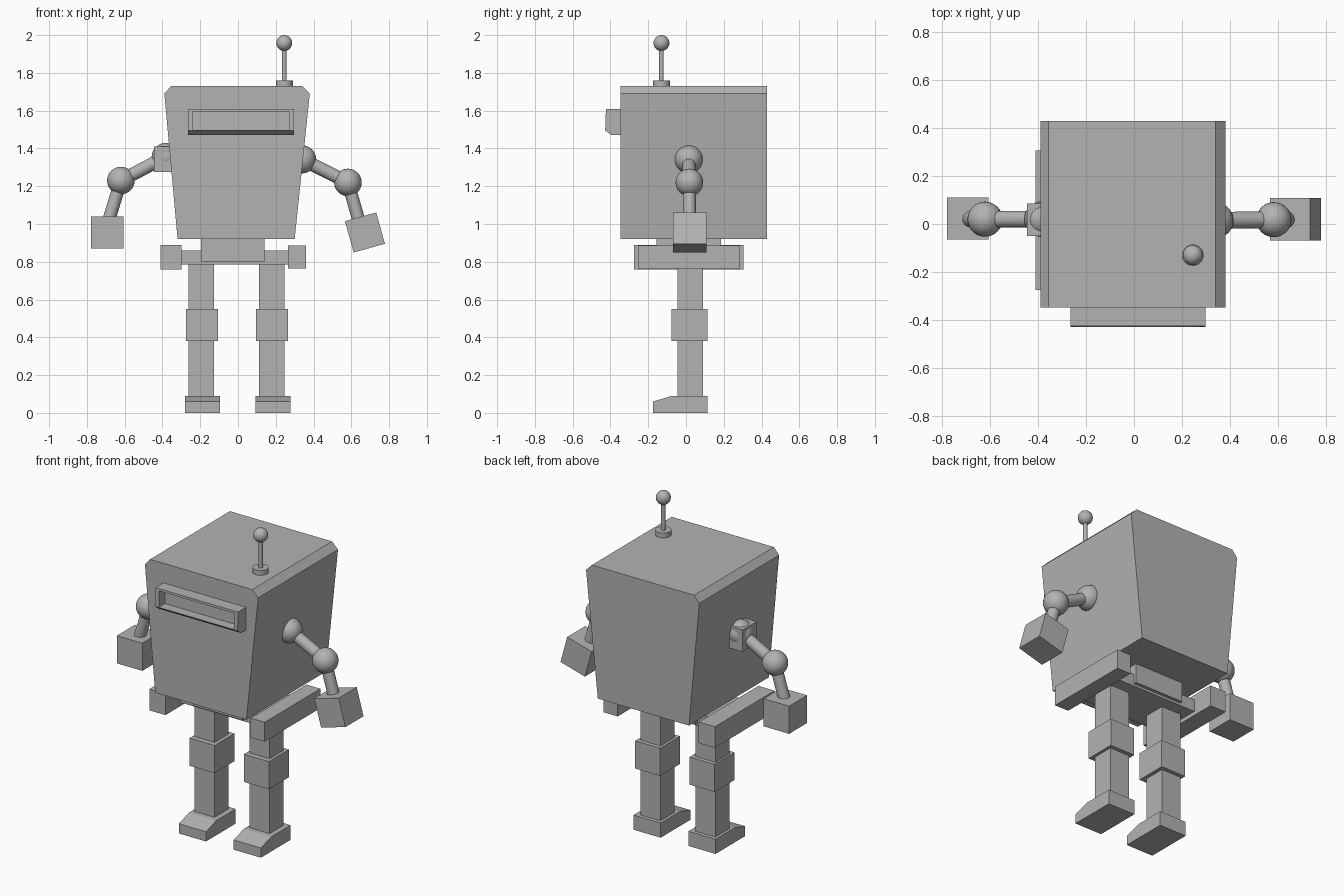
import bpy, bmesh, math
from mathutils import Vector, Matrix

if "Cube" in bpy.data.objects:
    bpy.data.objects.remove(bpy.data.objects["Cube"])

grey = bpy.data.materials.new("plain grey")
grey.diffuse_color = (0.45, 0.45, 0.45, 1)
grey.use_nodes = True
grey.node_tree.nodes["Principled BSDF"].inputs["Base Color"].default_value = grey.diffuse_color


def finish(name, bm, smooth=False):
    bmesh.ops.recalc_face_normals(bm, faces=bm.faces[:])
    me = bpy.data.meshes.new(name)
    bm.to_mesh(me)
    bm.free()
    me.materials.append(grey)
    ob = bpy.data.objects.new(name, me)
    bpy.context.collection.objects.link(ob)
    if smooth:
        bpy.ops.object.select_all(action='DESELECT')
        ob.select_set(True)
        bpy.context.view_layer.objects.active = ob
        bpy.ops.object.shade_smooth_by_angle(angle=math.radians(40))
    return ob


def box(name, x, y, z, tilt=0):
    """Box from (min, max) ranges, optionally tilted about its own y axis."""
    bm = bmesh.new()
    mid = Vector([(a + b) / 2 for a, b in (x, y, z)])
    size = [b - a for a, b in (x, y, z)]
    m = Matrix.Translation(mid) @ Matrix.Rotation(math.radians(tilt), 4, 'Y')
    bmesh.ops.create_cube(bm, size=1, matrix=m @ Matrix.Diagonal((*size, 1)))
    return finish(name, bm)


def ball(name, centre, r):
    bm = bmesh.new()
    bmesh.ops.create_uvsphere(bm, u_segments=32, v_segments=16, radius=r,
                              matrix=Matrix.Translation(centre))
    return finish(name, bm, True)


def rod(name, a, b, r):
    a, b = Vector(a), Vector(b)
    d = b - a
    m = Matrix.Translation((a + b) / 2) @ d.to_track_quat('Z', 'Y').to_matrix().to_4x4()
    bm = bmesh.new()
    bmesh.ops.create_cone(bm, cap_ends=True, segments=32, radius1=r, radius2=r,
                          depth=d.length, matrix=m)
    return finish(name, bm, True)


def prism(points, extrude):
    """Closed profile pushed along a vector; returns the bmesh."""
    bm = bmesh.new()
    f = bm.faces.new([bm.verts.new(p) for p in points])
    r = bmesh.ops.extrude_face_region(bm, geom=[f])
    # the starting face is kept as the second cap
    verts = [g for g in r["geom"] if isinstance(g, bmesh.types.BMVert)]
    bmesh.ops.translate(bm, verts=verts, vec=extrude)
    if not f.is_valid:
        bmesh.ops.holes_fill(bm, edges=bm.edges[:])
    bmesh.ops.recalc_face_normals(bm, faces=bm.faces[:])
    return bm


# tapered body with chamfered top edges
body = [(-0.32, 0.92), (0.30, 0.92), (0.38, 1.69), (0.34, 1.73), (-0.355, 1.73), (-0.39, 1.69)]
finish("body", prism([(x, -0.347, z) for x, z in body], (0, 0.775, 0)))

# visor: bevelled bar with a recessed slot
side = [(-0.33, 1.47), (-0.395, 1.47), (-0.428, 1.495), (-0.424, 1.61), (-0.33, 1.61)]
bm = prism([(-0.265, y, z) for y, z in side], (0.562, 0, 0))
front = min(bm.faces, key=lambda f: f.normal.y + (0 if len(f.verts) == 4 else 9))
bmesh.ops.inset_region(bm, faces=[front], thickness=0.02)
for v in front.verts:
    if v.co.z < 1.55:
        v.co.z -= 0.012
    v.co.x += 0.012 if v.co.x < 0 else -0.012
rim = bmesh.ops.extrude_discrete_faces(bm, faces=[front])
slot = rim["faces"][0]
bmesh.ops.translate(bm, verts=slot.verts[:], vec=(0, 0.06, 0))
finish("visor", bm)

# antenna
ax, ay = 0.245, -0.13
rod("antenna_base", (ax, ay, 1.72), (ax, ay, 1.76), 0.045)
rod("antenna_rod", (ax, ay, 1.75), (ax, ay, 1.94), 0.012)
ball("antenna_tip", (ax, ay, 1.958), 0.042)

# arms: shoulder, elbow and wrist points
arms = {"left": ((-0.383, 0.02, 1.355), (-0.62, 0.02, 1.23), (-0.69, 0.02, 1.0)),
        "right": ((0.34, 0.015, 1.342), (0.582, 0.018, 1.22), (0.645, 0.018, 1.0))}
for s, (shoulder, elbow, wrist) in arms.items():
    ball(s + "_shoulder", shoulder, 0.074)
    ball(s + "_elbow", elbow, 0.073)
    rod(s + "_upper_arm", shoulder, elbow, 0.035)
    rod(s + "_forearm", elbow, wrist, 0.034)
box("left_shoulder_block", (-0.445, -0.31), (-0.05, 0.085), (1.275, 1.41))
box("left_hand", (-0.778, -0.605), (-0.065, 0.11), (0.87, 1.04))
box("right_hand", (0.586, 0.758), (-0.068, 0.108), (0.869, 1.041), -15.5)

# hips: waist block, cross plate and side beams
box("waist", (-0.195, 0.14), (-0.155, 0.185), (0.80, 0.925))
box("hip_plate", (-0.31, 0.275), (-0.135, 0.165), (0.785, 0.86))
box("left_hip_beam", (-0.41, -0.30), (-0.275, 0.305), (0.76, 0.89))
box("right_hip_beam", (0.265, 0.36), (-0.255, 0.285), (0.765, 0.885))

# legs with knees and sloped feet
foot = [(-0.175, 0), (0.113, 0), (0.113, 0.09), (-0.075, 0.09), (-0.175, 0.06)]
for s, leg, knee, sole in (("left", (-0.263, -0.128), (-0.275, -0.105), (-0.28, -0.095)),
                           ("right", (0.111, 0.247), (0.095, 0.265), (0.093, 0.278))):
    box(s + "_leg", leg, (-0.045, 0.09), (0.05, 0.79))
    box(s + "_knee", knee, (-0.078, 0.115), (0.38, 0.55))
    finish(s + "_foot", prism([(sole[0], y, z) for y, z in foot], (sole[1] - sole[0], 0, 0)))
